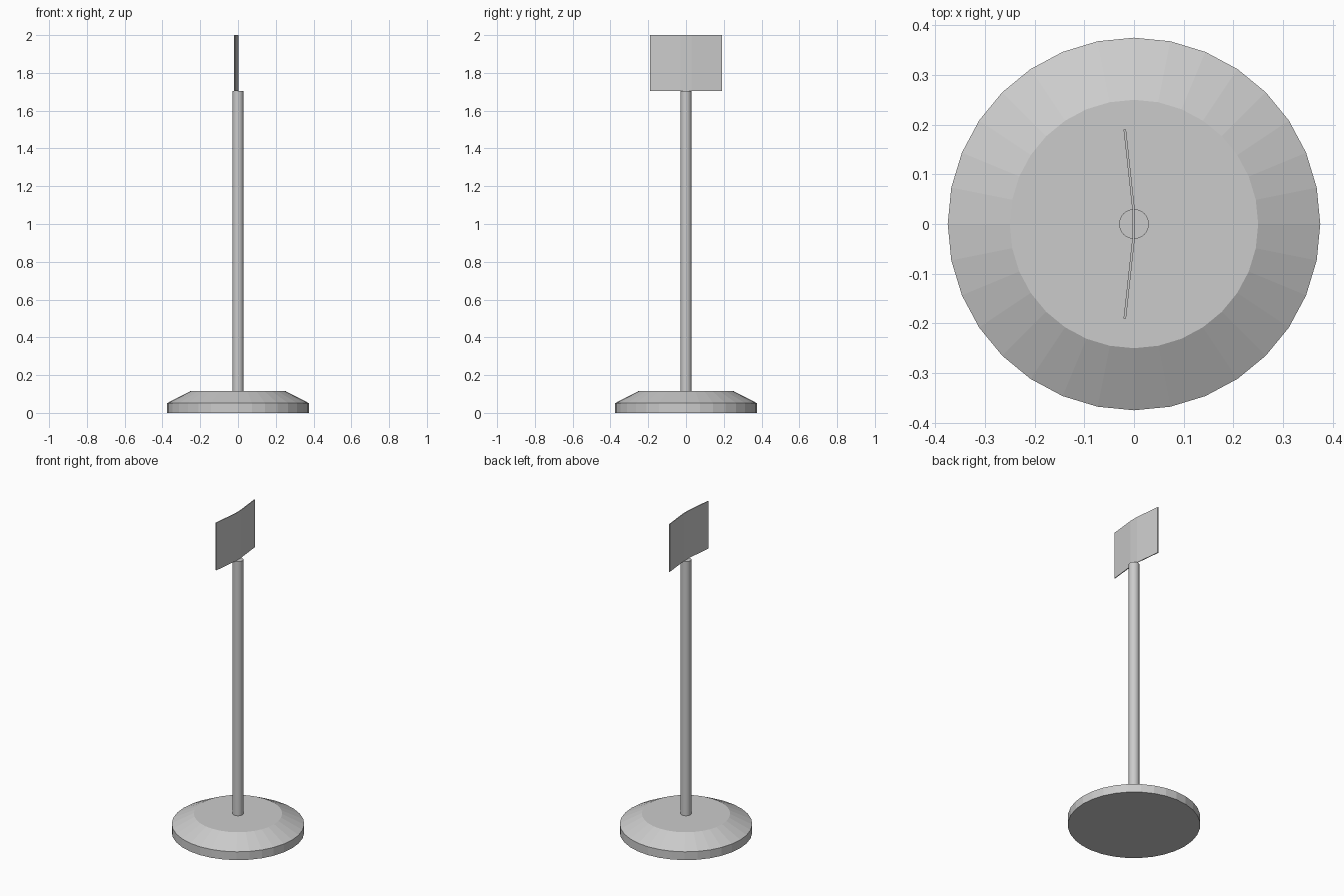
import bpy, bmesh, math

if "Cube" in bpy.data.objects:
    bpy.data.objects.remove(bpy.data.objects["Cube"])


def make_object(name, bm):
    bmesh.ops.recalc_face_normals(bm, faces=bm.faces)
    mesh = bpy.data.meshes.new(name)
    bm.to_mesh(mesh)
    bm.free()
    obj = bpy.data.objects.new(name, mesh)
    bpy.context.collection.objects.link(obj)
    return obj


def lathe(name, profile, sides=32):
    """Closed solid from (radius, z) rings, capped at both ends."""
    bm = bmesh.new()
    rings = []
    for r, z in profile:
        rings.append([bm.verts.new((r * math.cos(math.tau * i / sides),
                                    r * math.sin(math.tau * i / sides), z))
                      for i in range(sides)])
    for a, b in zip(rings, rings[1:]):
        for i in range(sides):
            j = (i + 1) % sides
            bm.faces.new((a[i], a[j], b[j], b[i]))
    bm.faces.new(rings[0])
    bm.faces.new(rings[-1])
    return make_object(name, bm)


# Weighted base with a bevelled shoulder
lathe("base", [(0.375, 0), (0.375, 0.052), (0.25, 0.116)])

# Post
lathe("post", [(0.03, 0.116), (0.03, 1.703)])

# Thin sign panel, its two wings folded slightly backwards
half = [(-0.001, 0.03), (-0.0185, 0.19)]
path = [(x, -y) for x, y in reversed(half)] + half
thick = 0.0025
bm = bmesh.new()
outline = [(x + thick, y) for x, y in path] + [(x - thick, y) for x, y in reversed(path)]
low = [bm.verts.new((x, y, 1.703)) for x, y in outline]
high = [bm.verts.new((x, y, 2.0)) for x, y in outline]
n = len(outline)
for i in range(n):
    j = (i + 1) % n
    bm.faces.new((low[i], low[j], high[j], high[i]))
for ring in (low, high):
    for i in range(len(path) - 1):
        bm.faces.new((ring[i], ring[i + 1], ring[n - 2 - i], ring[n - 1 - i]))
make_object("sign_panel", bm)
